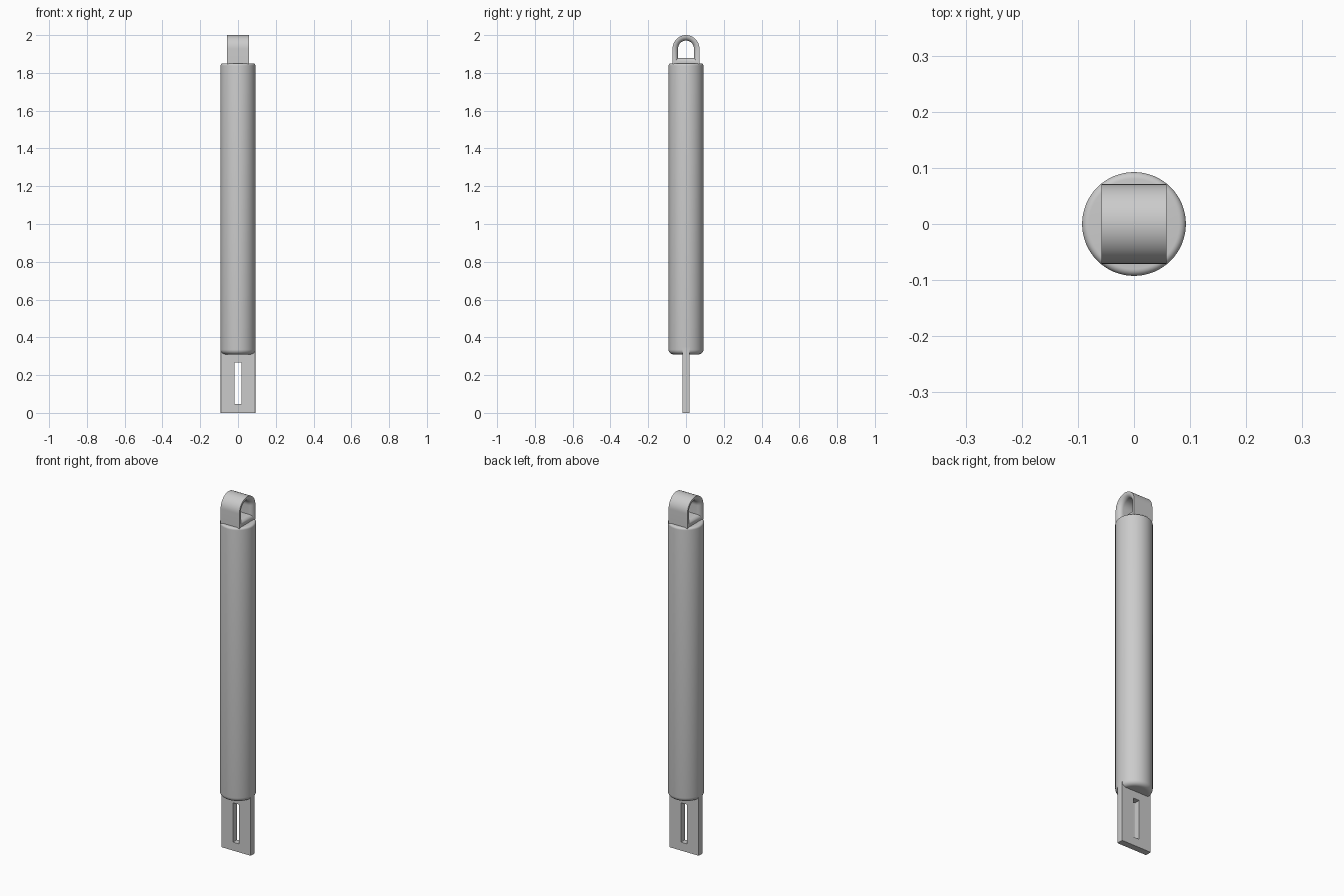
import bpy, bmesh
from math import sin, cos, pi, sqrt

cube = bpy.data.objects.get("Cube")
if cube:
    bpy.data.objects.remove(cube)

# single grey metal
metal = bpy.data.materials.new("grey metal")
metal.use_nodes = True
GREY = (0.6, 0.6, 0.6, 1)
metal.diffuse_color = GREY
metal.node_tree.nodes["Principled BSDF"].inputs["Base Color"].default_value = GREY


def loft(name, rings, loop=False):
    """Skin a list of equal point rings; join last to first, or cap both ends."""
    bm = bmesh.new()
    rows = [[bm.verts.new(p) for p in ring] for ring in rings]
    n = len(rows[0])
    pairs = list(zip(rows, rows[1:]))
    if loop:
        pairs.append((rows[-1], rows[0]))
    else:
        bm.faces.new(rows[0])
        bm.faces.new(rows[-1])
    for a, b in pairs:
        for i in range(n):
            j = (i + 1) % n
            bm.faces.new((a[i], a[j], b[j], b[i]))
    bmesh.ops.recalc_face_normals(bm, faces=bm.faces[:])
    mesh = bpy.data.meshes.new(name)
    bm.to_mesh(mesh)
    bm.free()
    mesh.materials.append(metal)
    obj = bpy.data.objects.new(name, mesh)
    bpy.context.collection.objects.link(obj)
    bpy.ops.object.select_all(action="DESELECT")
    obj.select_set(True)
    bpy.context.view_layer.objects.active = obj
    bpy.ops.object.shade_smooth_by_angle(angle=pi / 6)
    return obj


# round body with filleted ends
R, BOTTOM, TOP = 0.0925, 0.31, 1.85


def fillet(z_end, size, direction):
    steps = [i * pi / 12 for i in range(7)]
    return [(R - size + size * sin(a), z_end + direction * size * (1 - cos(a))) for a in steps]


profile = fillet(BOTTOM, 0.025, 1) + fillet(TOP, 0.012, -1)[::-1]
loft("body", [[(r * cos(i * pi / 32), r * sin(i * pi / 32), z) for i in range(64)]
              for r, z in profile])


# flat slotted tongue, its narrow sides following the body's curve
def rect(half, z0, z1, y):
    return [(-half, y, z0), (half, y, z0), (half, y, z1), (-half, y, z1)]


T = 0.018
rings = [rect(sqrt(R * R - y * y), 0, 0.345, y) for y in (-T, -T / 2, 0, T / 2, T)]
rings += [rect(0.0185, 0.047, 0.268, y) for y in (T, -T)]
loft("slotted_tongue", rings, loop=True)


# arched eyelet whose hole flares out towards both openings
HALF, ARCH, CENTRE = 0.058, 0.071, 1.929


def arch(x, inset, floor):
    r = ARCH - inset
    curve = [(x, r * cos(i * pi / 24), CENTRE + r * sin(i * pi / 24)) for i in range(25)]
    return [(x, r, floor)] + curve + [(x, -r, floor)]


EDGE, FLARE = 0.005, 0.024
rings = [arch(-HALF, 0, TOP - 0.004), arch(HALF, 0, TOP - 0.004)]
flare = [(HALF - FLARE * (1 - cos(a)), EDGE + FLARE * sin(a))
         for a in [i * pi / 16 for i in range(9)]]
hole = flare + [(-x, d) for x, d in reversed(flare)]
rings += [arch(x, d, TOP + d) for x, d in hole]
loft("eyelet", rings, loop=True)
